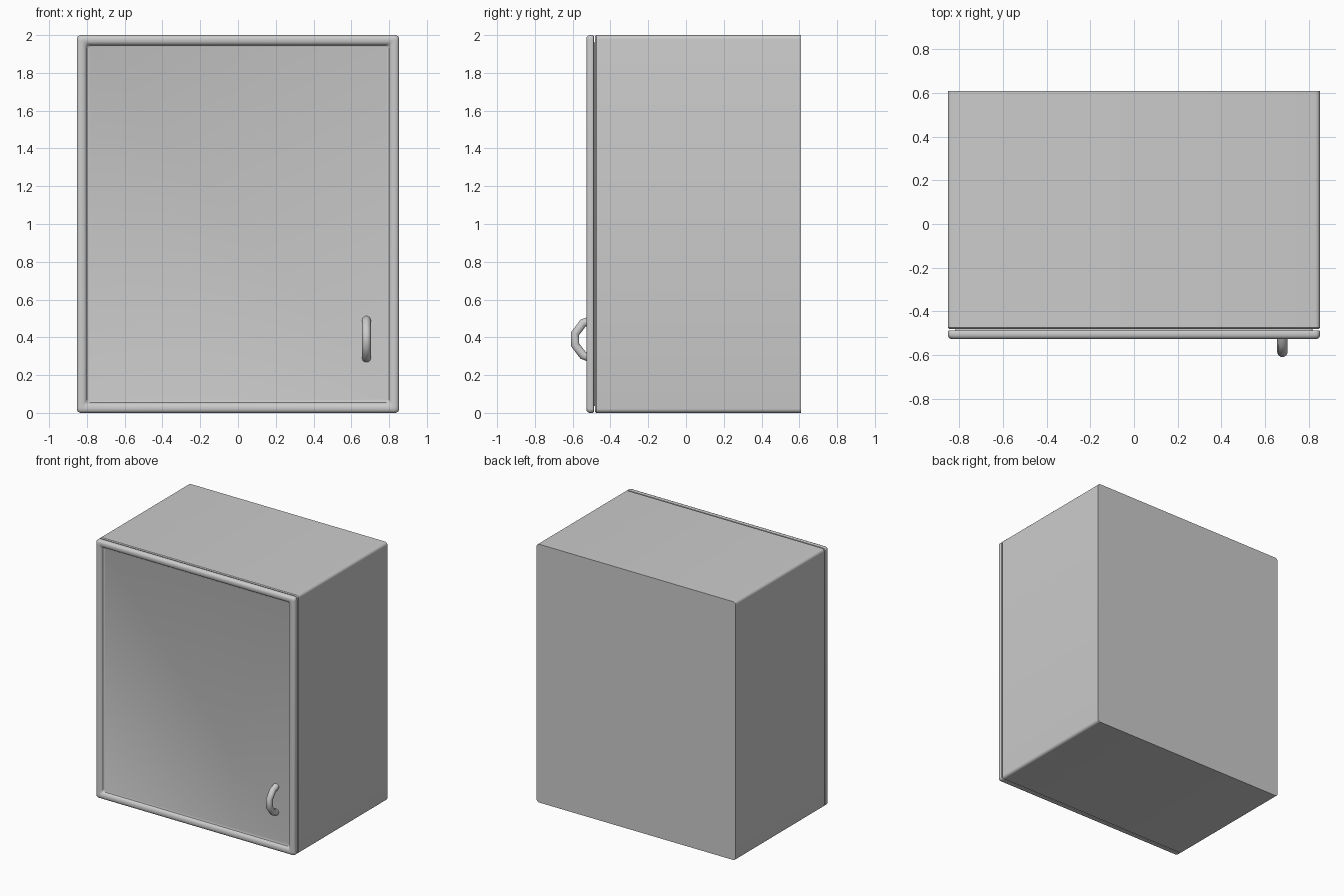
import bpy, bmesh, math

if "Cube" in bpy.data.objects:
    bpy.data.objects.remove(bpy.data.objects["Cube"])

HALF_W, HEIGHT = 0.853, 2.0


def smooth(ob):
    bpy.ops.object.select_all(action='DESELECT')
    ob.select_set(True)
    bpy.context.view_layer.objects.active = ob
    bpy.ops.object.shade_smooth_by_angle(angle=math.radians(40))


def ring(bm, inset, y, r, steps=5):
    """Rounded rectangle of vertices in the xz plane at depth y."""
    hw, hh = HALF_W - inset - r, HEIGHT / 2 - inset - r
    verts = []
    for k, (sx, sz) in enumerate([(1, 1), (-1, 1), (-1, -1), (1, -1)]):
        for i in range(steps + 1):
            a = math.pi / 2 * (k + i / steps)
            verts.append(bm.verts.new((sx * hw + r * math.cos(a), y,
                                       HEIGHT / 2 + sz * hh + r * math.sin(a))))
    return verts


def loft(name, profile):
    """Join rings given as (inset, y, corner radius) and cap both ends."""
    bm = bmesh.new()
    rings = [ring(bm, *p) for p in profile]
    for a, b in zip(rings, rings[1:]):
        for i in range(len(a)):
            j = (i + 1) % len(a)
            bm.faces.new((a[i], a[j], b[j], b[i]))
    bm.faces.new(rings[0])
    bm.faces.new(rings[-1])
    bmesh.ops.recalc_face_normals(bm, faces=bm.faces)
    me = bpy.data.meshes.new(name)
    bm.to_mesh(me)
    bm.free()
    ob = bpy.data.objects.new(name, me)
    bpy.context.collection.objects.link(ob)
    smooth(ob)


# Cabinet box, with a narrow inset lip that meets the door
loft("cabinet_body", [
    (0, 0.61, 0.022), (0, -0.475, 0.022), (0.006, -0.481, 0.018),
    (0.036, -0.482, 0.01), (0.036, -0.49, 0.01)])

# Door with rounded raised border and recessed panel
loft("door", [
    (0.01, -0.487, 0.016), (0.003, -0.489, 0.02), (0, -0.495, 0.022),
    (0, -0.511, 0.022), (0.004, -0.520, 0.02), (0.012, -0.526, 0.018),
    (0.022, -0.528, 0.016), (0.034, -0.527, 0.015), (0.044, -0.523, 0.015),
    (0.050, -0.516, 0.015), (0.054, -0.508, 0.015), (0.062, -0.505, 0.012)])

# Bent tube handle
cu = bpy.data.curves.new("handle", 'CURVE')
cu.dimensions = '3D'
cu.bevel_depth = 0.024
cu.bevel_resolution = 3
cu.use_fill_caps = True
path = [(-0.50, 0.49), (-0.545, 0.475), (-0.587, 0.42),
        (-0.587, 0.36), (-0.545, 0.305), (-0.50, 0.29)]
sp = cu.splines.new('POLY')
sp.points.add(len(path) - 1)
for p, (y, z) in zip(sp.points, path):
    p.co = (0.68, y, z, 1)
handle = bpy.data.objects.new("handle", cu)
bpy.context.collection.objects.link(handle)
bpy.ops.object.select_all(action='DESELECT')
handle.select_set(True)
bpy.context.view_layer.objects.active = handle
bpy.ops.object.convert(target='MESH')
smooth(bpy.context.view_layer.objects.active)
